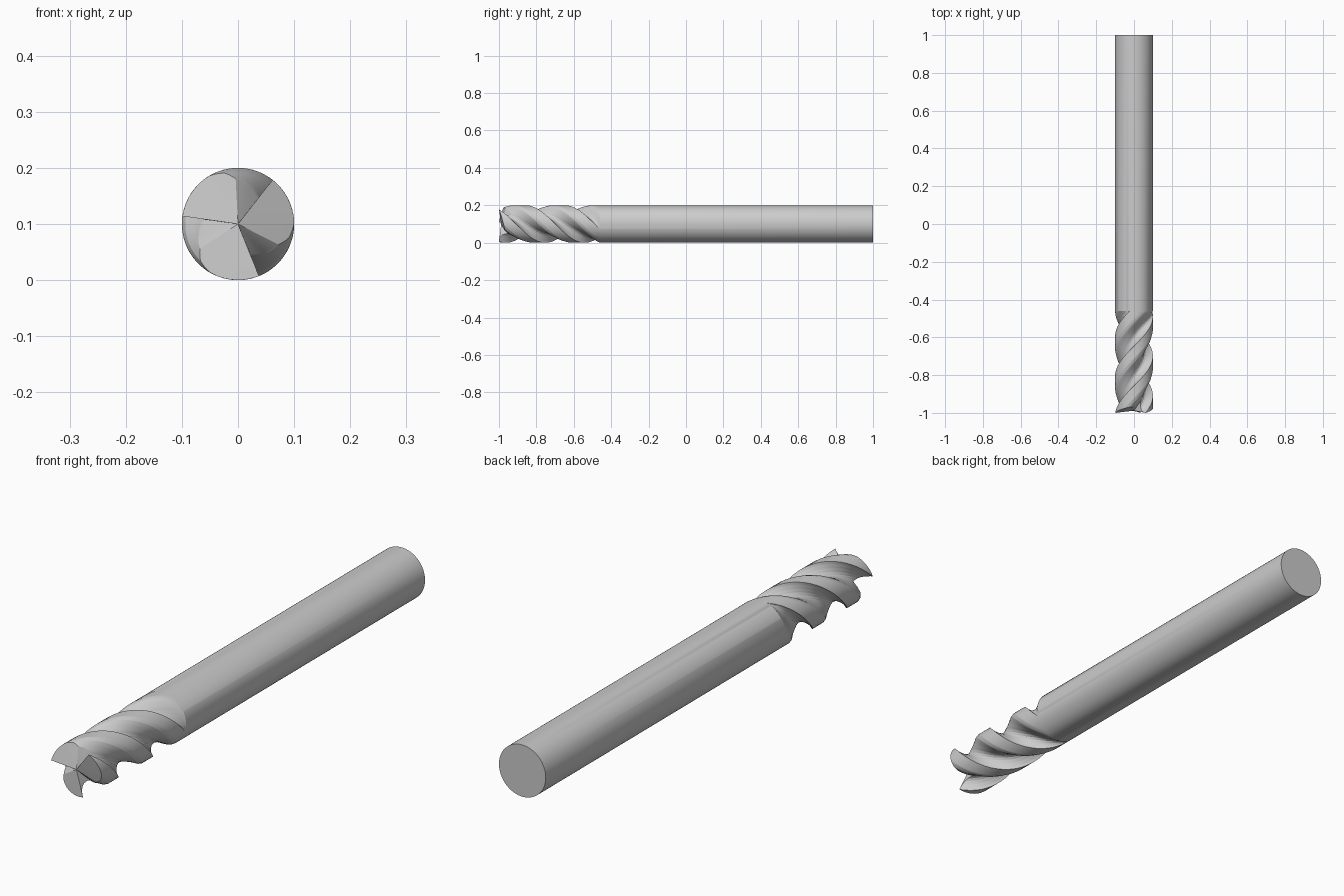
import bpy, bmesh
from math import radians, cos, sin, pi

if "Cube" in bpy.data.objects:
    bpy.data.objects.remove(bpy.data.objects["Cube"])

R, PITCH, FIRST_EDGE = 0.1, 0.63, 172
FADE_START, FADE_END = -0.60, -0.46


def make_object(name, verts, faces):
    mesh = bpy.data.meshes.new(name)
    mesh.from_pydata(verts, [], faces)
    bm = bmesh.new()
    bm.from_mesh(mesh)
    bmesh.ops.recalc_face_normals(bm, faces=bm.faces)
    bm.to_mesh(mesh)
    bm.free()
    obj = bpy.data.objects.new(name, mesh)
    bpy.context.collection.objects.link(obj)
    return obj


def polar(r, deg, y):
    a = radians(deg)
    return (r * cos(a), y, R + r * sin(a))


# One tooth and flute in section: (degrees behind cutting edge, radius)
keys = [(0, .1), (38, .1), (50, .094), (66, .075), (82, .060), (92, .056),
        (102, .057), (110, .063), (116, .075), (119.5, .09)]
section = []
for (a0, r0), (a1, r1) in zip(keys, keys[1:] + [(120, .1)]):
    steps = 10 if a0 == 0 else 4
    for i in range(steps):
        t = i / steps
        section.append((a0 + (a1 - a0) * t, r0 + (r1 - r0) * t))

# Helical flutes running out into the plain shank
ys = [-1.02 + 0.01 * i for i in range(57)] + [1.0]
verts, faces = [], []
for y in ys:
    t = min(max((y - FADE_START) / (FADE_END - FADE_START), 0), 1)
    depth = 1 - t * t
    twist = 360 * (min(y, FADE_END) + 1) / PITCH
    for tooth in range(3):
        for a, r in section:
            verts.append(polar(R - (R - r) * depth,
                               FIRST_EDGE - 120 * tooth - a - twist, y))
n = 3 * len(section)
for k in range(len(ys) - 1):
    for i in range(n):
        j = (i + 1) % n
        faces.append((k * n + i, k * n + j, (k + 1) * n + j, (k + 1) * n + i))
faces.append(tuple(range(n)))
faces.append(tuple(range((len(ys) - 1) * n, len(ys) * n)))
mill = make_object("end_mill_body", verts, faces)

# Tip cutter: relief faces falling behind each edge, then a deep gash
DISH, RIM = 0.012, 0.15
relief = [(0, 0), (26, .012), (52, .024), (79, .036), (100, .068), (119.5, .10)]
front, back = [], []
for tooth in range(3):
    for a, h in relief:
        ang = FIRST_EDGE - 120 * tooth - a
        front.append(polar(RIM, ang, -1 + DISH + (h - DISH) * RIM / R))
        back.append(polar(RIM, ang, -1.2))
m = len(front)
verts = front + back + [(0, -1 + DISH, R), (0, -1.2, R)]
faces = []
for i in range(m):
    j = (i + 1) % m
    faces += [(2 * m, i, j), (2 * m + 1, m + j, m + i), (i, m + i, m + j, j)]
cutter = make_object("tip_cutter", verts, faces)
cutter.hide_render = True

mod = mill.modifiers.new("tip", 'BOOLEAN')
mod.operation = 'DIFFERENCE'
mod.solver = 'EXACT'
mod.object = cutter
bpy.context.view_layer.objects.active = mill
mill.select_set(True)
cutter.select_set(False)
bpy.ops.object.modifier_apply(modifier=mod.name)
bpy.data.objects.remove(cutter, do_unlink=True)
bpy.ops.object.shade_smooth_by_angle(angle=radians(25))
